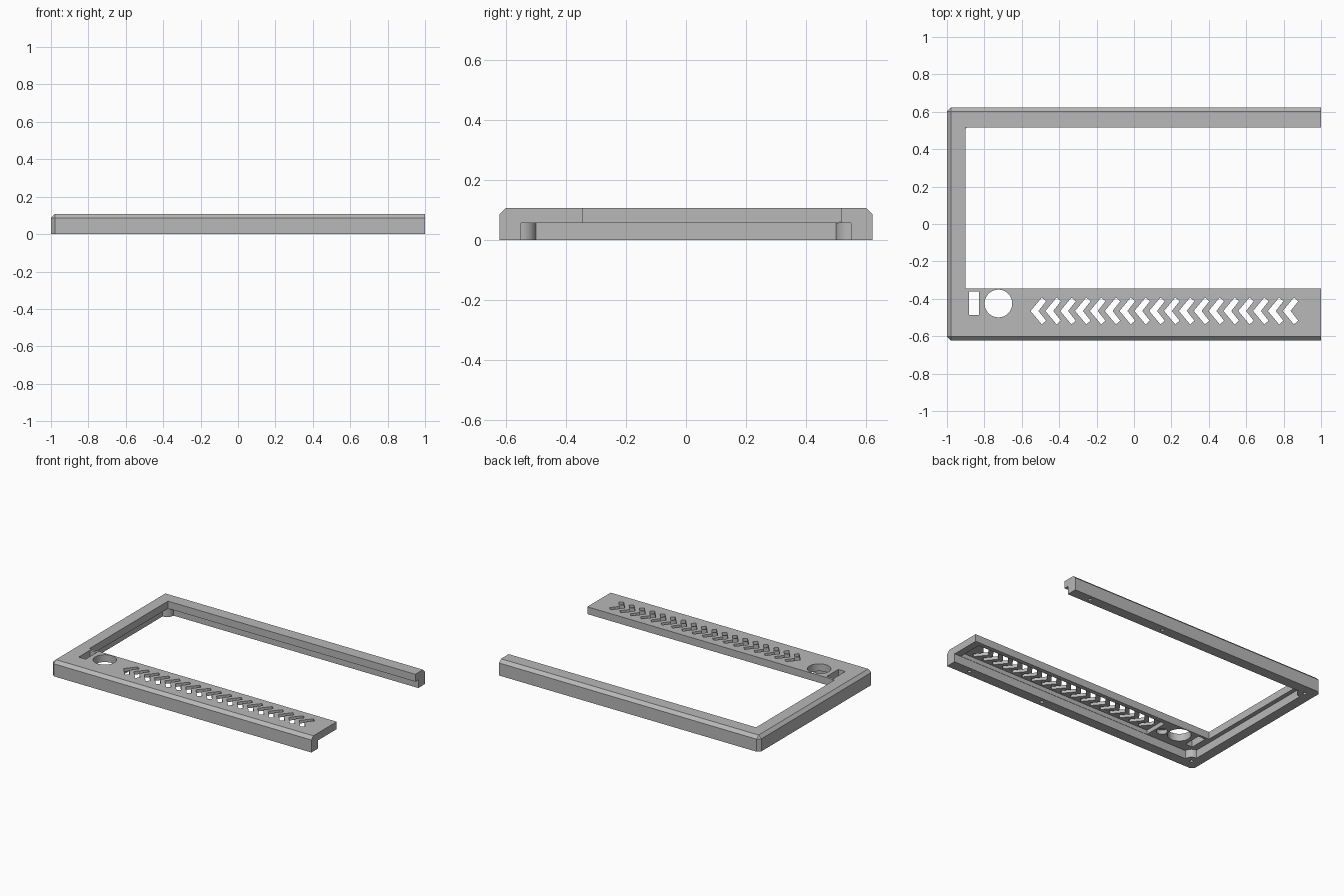
import bpy, bmesh, math
from mathutils import Vector

cube = bpy.data.objects.get("Cube")
if cube:
    bpy.data.objects.remove(cube, do_unlink=True)

X, Y, H = 1.0, 0.6225, 0.108      # half length, half depth, height
WALL_X, WALL_Y = -0.93, 0.55      # inner faces of the skirt
PLATE_Z = 0.057                   # underside of the top plate
CHAMFER = 0.021

grey = bpy.data.materials.new("mid_grey")
grey.use_nodes = True
colour = (0.48, 0.48, 0.48, 1)
grey.diffuse_color = colour
grey.node_tree.nodes["Principled BSDF"].inputs["Base Color"].default_value = colour


def finish(name, bm):
    bmesh.ops.recalc_face_normals(bm, faces=bm.faces)
    mesh = bpy.data.meshes.new(name)
    bm.to_mesh(mesh)
    bm.free()
    obj = bpy.data.objects.new(name, mesh)
    bpy.context.collection.objects.link(obj)
    mesh.materials.append(grey)
    return obj


def add_prism(bm, outline, z0, z1):
    """Extrude a flat outline between two heights."""
    face = bm.faces.new([bm.verts.new((x, y, z0)) for x, y in outline])
    top = bmesh.ops.extrude_face_region(bm, geom=[face])["geom"]
    verts = [v for v in top if isinstance(v, bmesh.types.BMVert)]
    bmesh.ops.translate(bm, verts=verts, vec=(0, 0, z1 - z0))


def rect(x0, x1, y0, y1):
    return [(x0, y0), (x1, y0), (x1, y1), (x0, y1)]


def circle(cx, cy, r, n):
    return [(cx + r * math.cos(math.tau * i / n), cy + r * math.sin(math.tau * i / n))
            for i in range(n)]


def combine(target, operation, name, prisms):
    """Apply a boolean with a set of separate prisms."""
    bm = bmesh.new()
    for outline, z0, z1 in prisms:
        add_prism(bm, outline, z0, z1)
    tool = finish(name, bm)
    tool.hide_render = True
    run_boolean(target, operation, tool)


def run_boolean(target, operation, tool):
    mod = target.modifiers.new("boolean", 'BOOLEAN')
    mod.operation, mod.solver, mod.object = operation, 'EXACT', tool
    bpy.context.view_layer.objects.active = target
    bpy.ops.object.modifier_apply(modifier=mod.name)
    bpy.data.objects.remove(tool, do_unlink=True)


# Solid blank with chamfers on every outside edge except the open end
bm = bmesh.new()
add_prism(bm, rect(-X, X, -Y, Y), 0, H)
edges = []
for e in bm.edges:
    mid = (e.verts[0].co + e.verts[1].co) / 2
    top_edge = mid.z > H * 0.9 and mid.x < X * 0.9
    corner_edge = abs(mid.z - H / 2) < 0.01 and mid.x < 0
    if top_edge or corner_edge:
        edges.append(e)
bmesh.ops.bevel(bm, geom=edges, offset=CHAMFER, segments=1, affect='EDGES')
frame = finish("bezel_frame", bm)

# Large opening and the hollow inside the skirt
combine(frame, 'DIFFERENCE', "opening_cutter", [(rect(-0.9, 1.2, -0.345, 0.517), -0.1, 0.3)])
combine(frame, 'DIFFERENCE', "hollow_cutter",
        [(rect(WALL_X, 1.2, -WALL_Y, WALL_Y), -0.1, PLATE_Z)])

# Round screw posts in the closed corners
combine(frame, 'UNION', "corner_posts",
        [(circle(WALL_X, s * WALL_Y, 0.05, 40), 0, PLATE_Z + 0.003) for s in (-1, 1)])

# Pocket under the vents and a blind socket beside it
combine(frame, 'DIFFERENCE', "pocket_cutter",
        [(rect(-0.565, 0.95, -0.548, -0.375), 0.05, 0.086),
         (circle(-0.613, -0.46, 0.035, 32), 0.05, 0.086)])

# Chevron vents, round knob hole and switch slot
chevron = [(0, 0), (0.06, 0.072), (0.083, 0.052), (0.042, 0),
           (0.083, -0.052), (0.06, -0.072)]
holes = [([(x - 0.553 + i * 0.0793, y - 0.465) for x, y in chevron], 0.03, 0.2)
         for i in range(18)]
holes.append((circle(-0.725, -0.425, 0.074, 64), 0.03, 0.2))
holes.append((rect(-0.883, -0.829, -0.487, -0.362), 0.03, 0.2))
combine(frame, 'DIFFERENCE', "vent_cutter", holes)

# Screw holes in the underside
screws = [(x, s * 0.585) for x in (0.26, 0.85) for s in (-1, 1)]
screws += [(WALL_X, s * WALL_Y) for s in (-1, 1)]
combine(frame, 'DIFFERENCE', "screw_cutter",
        [(circle(x, y, 0.012, 20), -0.05, 0.045) for x, y in screws])

# Dowel holes in the open ends
for s in (-1, 1):
    bm = bmesh.new()
    add_prism(bm, circle(0, 0, 0.0125, 24), 0.92, 1.1)
    for v in bm.verts:
        v.co = Vector((v.co.z, s * 0.583 + v.co.x, 0.067 + v.co.y))
    run_boolean(frame, 'DIFFERENCE', finish("dowel_cutter", bm))

# Smooth the round walls, keep the edges sharp
bpy.ops.object.select_all(action='DESELECT')
frame.select_set(True)
bpy.context.view_layer.objects.active = frame
bpy.ops.object.shade_smooth_by_angle(angle=math.radians(30))
